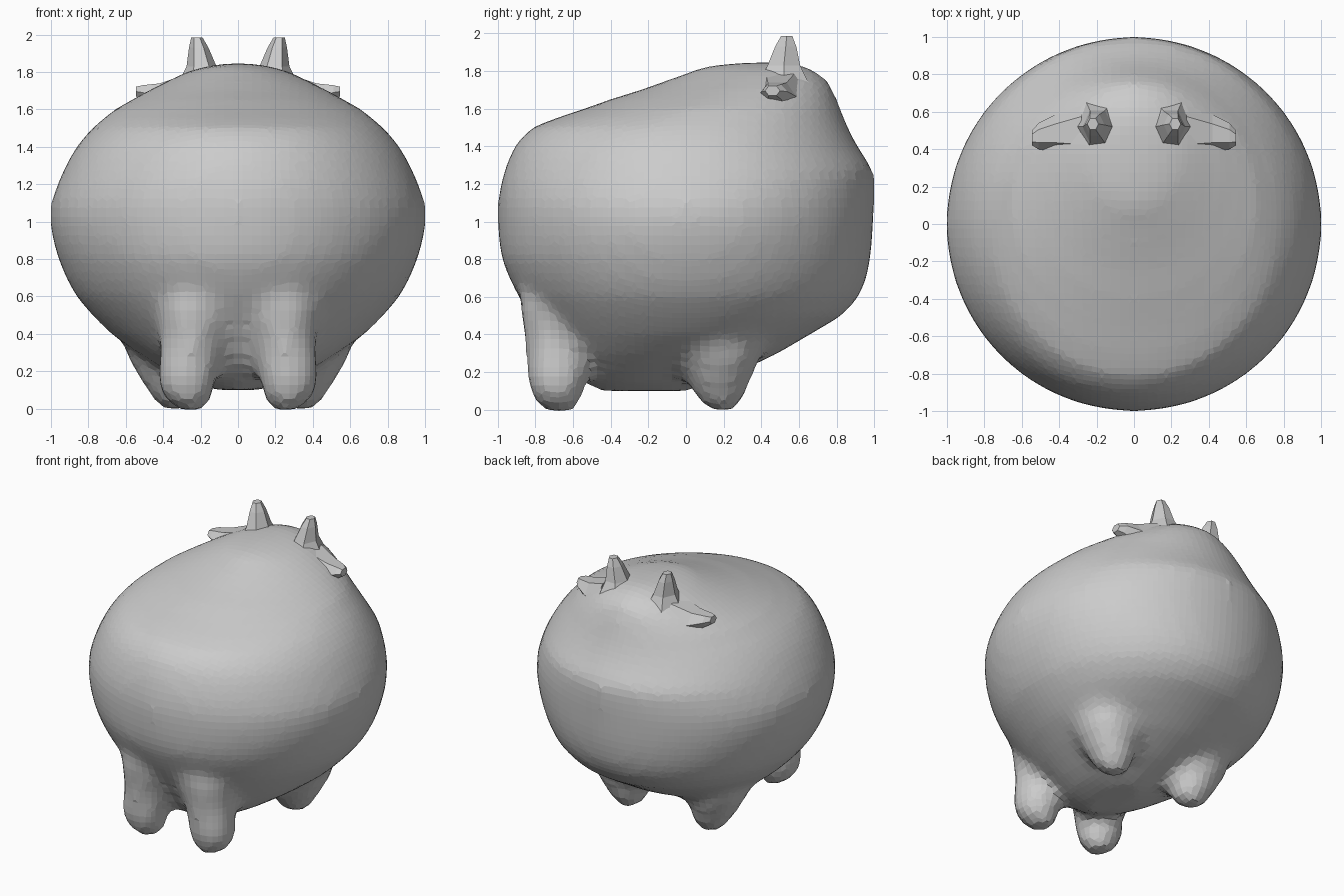
import bpy, bmesh, math
from mathutils import Vector

if "Cube" in bpy.data.objects:
    bpy.data.objects.remove(bpy.data.objects["Cube"])


def finish(bm, name):
    bmesh.ops.recalc_face_normals(bm, faces=bm.faces)
    me = bpy.data.meshes.new(name)
    bm.to_mesh(me)
    bm.free()
    ob = bpy.data.objects.new(name, me)
    bpy.context.collection.objects.link(ob)
    return ob


def skin(bm, rings):
    # bridge successive rings of points and cap both ends
    loops = [[bm.verts.new(p) for p in r] for r in rings]
    n = len(loops[0])
    for a, b in zip(loops, loops[1:]):
        for i in range(n):
            j = (i + 1) % n
            bm.faces.new((a[i], a[j], b[j], b[i]))
    bm.faces.new(loops[0][::-1])
    bm.faces.new(loops[-1])


def egg(z, w, y0, y1, yc, n=56):
    # ring with separate front and rear depth around its widest line
    pts = []
    for i in range(n):
        t = 2 * math.pi * i / n
        s = math.sin(t)
        pts.append((w * math.cos(t), yc + s * ((y1 - yc) if s > 0 else (yc - y0)), z))
    return pts


def disc(c, rx, ry, n):
    return [(c[0] + rx * math.cos(2 * math.pi * i / n),
             c[1] + ry * math.sin(2 * math.pi * i / n), c[2]) for i in range(n)]


# body cross-sections: z, half width, front y, rear y, y of widest line
BODY = [(.10, .12, -.45, .02, -.2), (.14, .26, -.54, .12, -.18), (.20, .38, -.62, .28, -.12),
        (.30, .54, -.71, .49, -.06), (.40, .68, -.77, .66, 0), (.50, .78, -.83, .83, 0),
        (.60, .865, -.89, .92, 0), (.70, .92, -.94, .96, 0), (.80, .96, -.98, .98, 0),
        (.90, .99, -.995, .99, 0), (1.0, 1.005, -1.0, .995, 0), (1.1, 1.0, -1.0, 1.0, 0),
        (1.2, .965, -.985, 1.0, 0), (1.27, .935, -.965, 1.0, 0), (1.34, .90, -.94, .95, 0),
        (1.42, .85, -.90, .90, .01), (1.50, .78, -.82, .86, .03), (1.55, .72, -.69, .84, .06),
        (1.60, .66, -.54, .82, .12), (1.65, .57, -.40, .80, .2), (1.70, .48, -.24, .78, .28),
        (1.75, .38, -.10, .75, .34), (1.79, .30, .01, .70, .38), (1.825, .20, .10, .64, .4),
        (1.845, .08, .30, .56, .44)]
bm = bmesh.new()
skin(bm, [egg(*r) for r in BODY])

# four stubby legs: (x, y, z, radius) rings
FRONT = [(.25, -.67, -.01, .07), (.27, -.68, .05, .13), (.275, -.69, .15, .16),
         (.25, -.685, .35, .17), (.22, -.67, .55, .22), (.18, -.6, .8, .25)]
REAR = [(.33, .19, 0, .08), (.335, .18, .06, .13), (.36, .18, .16, .17),
        (.38, .18, .28, .22), (.38, .16, .45, .26)]
for leg in (FRONT, REAR):
    for s in (-1, 1):
        skin(bm, [disc((s * x, y, z), r, r, 12) for x, y, z, r in leg])
body = finish(bm, "body")
m = body.modifiers.new("fuse", 'REMESH')
m.mode = 'VOXEL'
m.voxel_size = 0.05
m = body.modifiers.new("soften", 'SMOOTH')
m.factor = 0.5
m.iterations = 5

# faceted horns on top of the head
for s, side in ((-1, "left"), (1, "right")):
    bm = bmesh.new()
    skin(bm, [disc((s * .19, .52, 1.74), .13, .15, 6), disc((s * .195, .52, 1.83), .08, .10, 6),
              disc((s * .21, .53, 1.93), .052, .065, 6), disc((s * .22, .535, 1.985), .03, .035, 6)])
    finish(bm, side + "_horn")

# small ears pointing sideways
for s, side in ((-1, "left"), (1, "right")):
    bm = bmesh.new()
    rings = []
    for x, y, z, ry, rz in ((.28, .50, 1.68, .15, .12), (.42, .485, 1.665, .10, .085),
                            (.51, .47, 1.69, .07, .045), (.545, .46, 1.695, .04, .03)):
        rings.append([(s * x, y + ry * math.cos(k * math.pi / 3), z + rz * math.sin(k * math.pi / 3))
                      for k in range(6)])
    skin(bm, rings)
    finish(bm, side + "_ear")
